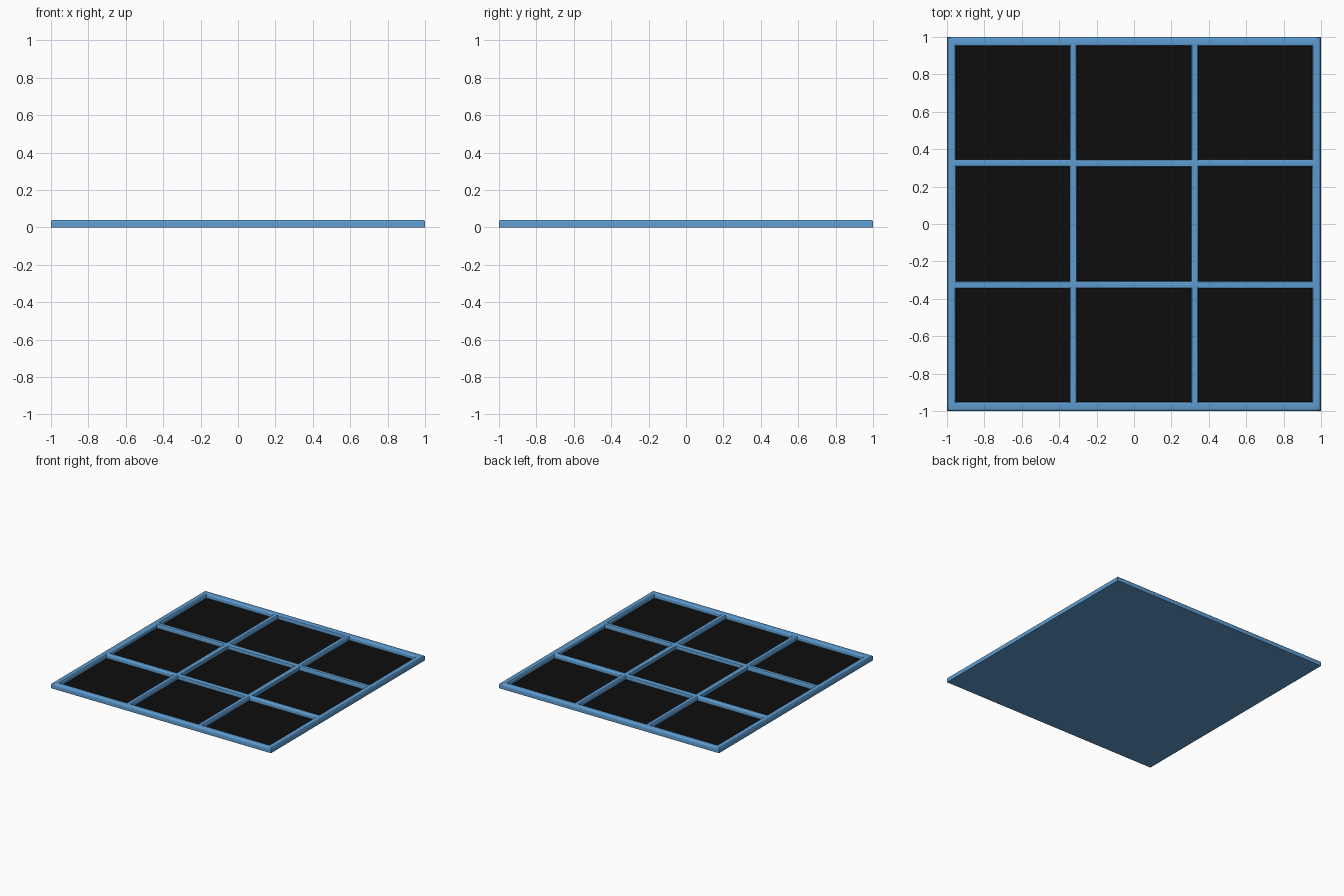
import bpy, bmesh

if "Cube" in bpy.data.objects:
    bpy.data.objects.remove(bpy.data.objects["Cube"])

HEIGHT, FLOOR = 0.04, 0.005
CUTS = [-1, -0.952, -0.345, -0.305, 0.305, 0.345, 0.952, 1]


def material(name, color):
    m = bpy.data.materials.new(name)
    m.diffuse_color = color
    m.use_nodes = True
    m.node_tree.nodes["Principled BSDF"].inputs["Base Color"].default_value = m.diffuse_color
    return m


blue = material("frame_blue", (0.11, 0.33, 0.62, 1))
black = material("panel_black", (0.004, 0.004, 0.004, 1))

# Tray: a lattice top surface with nine recessed cells and a solid underside
bm = bmesh.new()
n = len(CUTS)
v = [[bm.verts.new((x, y, HEIGHT)) for y in CUTS] for x in CUTS]
cells = []
for i in range(n - 1):
    for j in range(n - 1):
        f = bm.faces.new((v[i][j], v[i + 1][j], v[i + 1][j + 1], v[i][j + 1]))
        if i % 2 and j % 2:
            cells.append(f)
rim = [e for e in bm.edges if e.is_boundary]
lip = rim + [e for f in cells for e in f.edges]

# Outer walls and underside
skirt = bmesh.ops.extrude_edge_only(bm, edges=rim)["geom"]
for p in skirt:
    if isinstance(p, bmesh.types.BMVert):
        p.co.z = 0
bmesh.ops.contextual_create(
    bm, geom=[p for p in skirt if isinstance(p, bmesh.types.BMEdge) and p.is_boundary])

# Recessed cells
for f in cells:
    new = bmesh.ops.extrude_discrete_faces(bm, faces=[f])["faces"][0]
    for p in new.verts:
        p.co.z = FLOOR

# Rounded lips
lip = [e for e in bm.edges if e.is_manifold
       and all(abs(p.co.z - HEIGHT) < 1e-5 for p in e.verts)
       and e.calc_face_angle(0) > 1]
bmesh.ops.recalc_face_normals(bm, faces=bm.faces[:])
bmesh.ops.bevel(bm, geom=lip, offset=0.012, segments=3, profile=0.5,
                affect='EDGES', clamp_overlap=True)
mesh = bpy.data.meshes.new("tray_frame")
bm.to_mesh(mesh)
bm.free()
mesh.materials.append(blue)
tray = bpy.data.objects.new("tray_frame", mesh)
bpy.context.collection.objects.link(tray)
bpy.context.view_layer.objects.active = tray
tray.select_set(True)
bpy.ops.object.shade_smooth_by_angle()

# Black inset panels lying on the cell floors
spans = [(CUTS[k], CUTS[k + 1]) for k in (1, 3, 5)]
for i, (x0, x1) in enumerate(spans):
    for j, (y0, y1) in enumerate(spans):
        bpy.ops.mesh.primitive_cube_add(
            size=1, location=((x0 + x1) / 2, (y0 + y1) / 2, FLOOR + 0.001))
        panel = bpy.context.object
        panel.name = f"panel_{i}_{j}"
        panel.scale = (x1 - x0, y1 - y0, 0.002)
        panel.data.materials.append(black)
